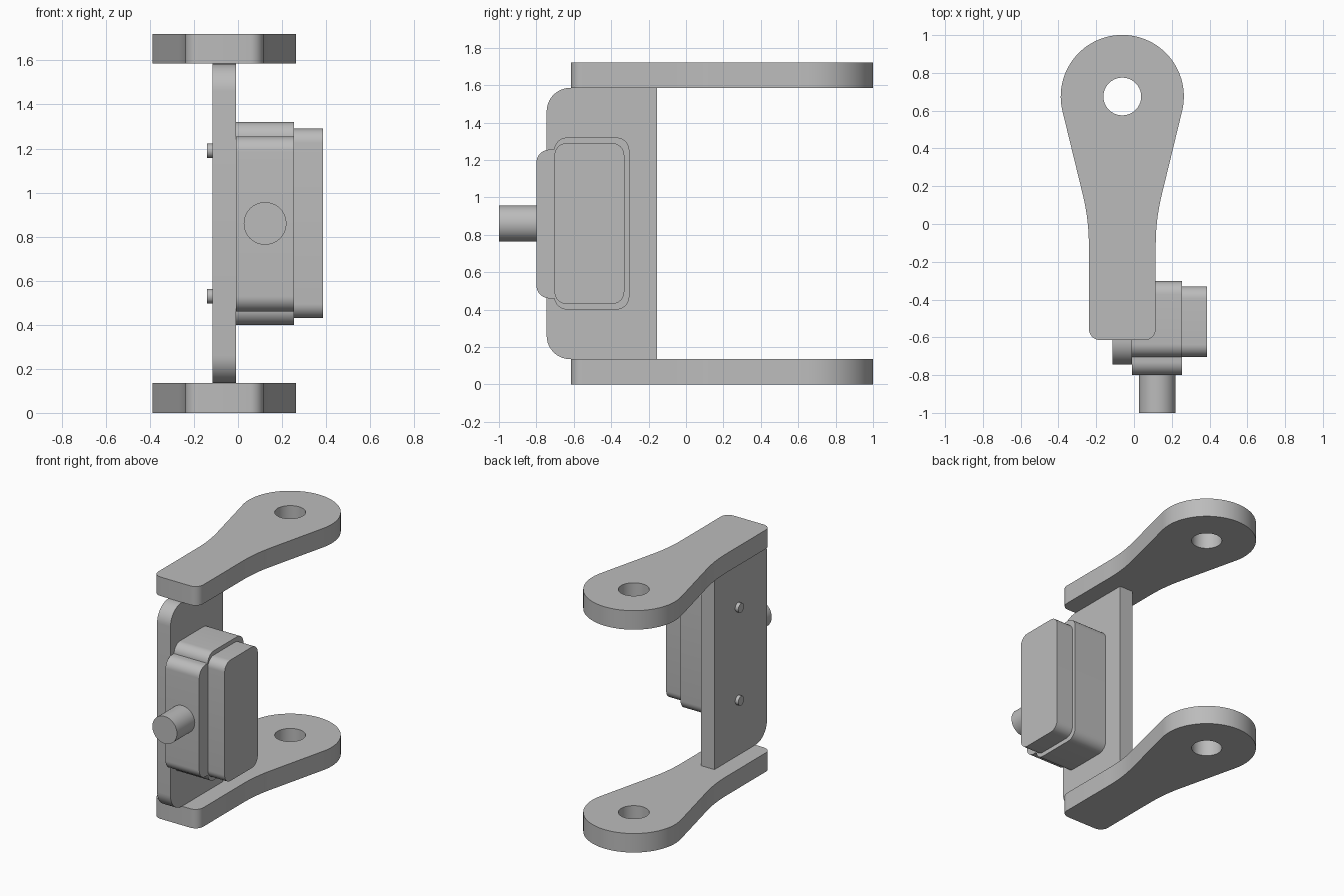
import bpy, bmesh, math
from mathutils import Vector, Matrix

if "Cube" in bpy.data.objects:
    bpy.data.objects.remove(bpy.data.objects["Cube"])

grey = bpy.data.materials.new("plain_grey")
grey.use_nodes = True
grey.diffuse_color = (0.5, 0.5, 0.5, 1)
grey.node_tree.nodes["Principled BSDF"].inputs["Base Color"].default_value = (0.5, 0.5, 0.5, 1)


def arc(cx, cy, r, start, end, steps):
    """Points on an arc, angles in degrees."""
    angles = [math.radians(start + (end - start) * i / steps) for i in range(steps + 1)]
    return [(cx + r * math.cos(a), cy + r * math.sin(a)) for a in angles]


def rounded_rect(u0, u1, v0, v1, left_r, right_r):
    """Counter-clockwise outline with separate radii on the low-u and high-u sides."""
    pts = []
    for u, v, r, start in ((u1, v1, right_r, 0), (u0, v1, left_r, 90),
                           (u0, v0, left_r, 180), (u1, v0, right_r, 270)):
        if r == 0:
            pts.append((u, v))
        else:
            cu = u - r if u == u1 else u + r
            cv = v - r if v == v1 else v + r
            pts += arc(cu, cv, r, start, start + 90, 10)
    return pts


def extrude(name, loops, low, high, axis):
    """Solid made from an outline (and optional holes), extruded along x, y or z."""
    place = {"x": lambda u, v: (low, u, v),
             "y": lambda u, v: (u, low, v),
             "z": lambda u, v: (u, v, low)}[axis]
    shift = Vector([high - low if a == axis else 0 for a in "xyz"])
    bm = bmesh.new()
    edges = []
    for loop in loops:
        verts = [bm.verts.new(place(u, v)) for u, v in loop]
        edges += [bm.edges.new((verts[i - 1], verts[i])) for i in range(len(verts))]
    if len(loops) == 1:
        bm.faces.new(verts)
    else:
        bmesh.ops.triangle_fill(bm, edges=edges, use_beauty=True)
    new = bmesh.ops.extrude_face_region(bm, geom=bm.faces[:], use_keep_orig=True)["geom"]
    bmesh.ops.translate(bm, vec=shift, verts=[g for g in new if isinstance(g, bmesh.types.BMVert)])
    bmesh.ops.recalc_face_normals(bm, faces=bm.faces[:])
    mesh = bpy.data.meshes.new(name)
    bm.to_mesh(mesh)
    bm.free()
    obj = bpy.data.objects.new(name, mesh)
    bpy.context.collection.objects.link(obj)
    mesh.materials.append(grey)
    bpy.ops.object.select_all(action="DESELECT")
    obj.select_set(True)
    bpy.context.view_layer.objects.active = obj
    bpy.ops.object.shade_smooth_by_angle(angle=math.radians(40))
    return obj


# Arm outline: rounded foot, curved neck, round eye with a hole
mid, eye_y, eye_r, half, front = -0.062, 0.675, 0.326, 0.177, -0.615
tilt = 13.5
side = arc(mid + half - 0.06, front + 0.06, 0.06, -90, 0, 8)
bend_r = 0.26 / math.sin(math.radians(tilt))
side += arc(mid + half + bend_r, -0.11, bend_r, 180, 180 - tilt, 10)
side += arc(mid, eye_y, eye_r, -tilt, 90, 24)
outline = side + [(2 * mid - x, y) for x, y in reversed(side[:-1])]
hole = arc(mid, eye_y, 0.1, 0, 360, 40)[:-1]
for name, low in (("lower_arm", 0), ("upper_arm", 1.585)):
    extrude(name, [outline, hole], low, low + 0.135, "z")

# Upright plate between the arms
extrude("back_plate", [rounded_rect(-0.745, -0.155, 0.135, 1.585, 0.125, 0)], -0.115, -0.01, "x")

# Motor housing, front block and side cover
extrude("motor_housing", [rounded_rect(-0.705, -0.303, 0.4, 1.32, 0.07, 0.07)], -0.01, 0.255, "x")
extrude("front_block", [rounded_rect(-0.8, -0.5, 0.46, 1.255, 0.07, 0)], -0.01, 0.255, "x")
extrude("side_cover", [rounded_rect(-0.703, -0.33, 0.43, 1.29, 0.065, 0.065)], 0.255, 0.387, "x")

# Drive shaft
extrude("shaft", [arc(0.123, 0.86, 0.097, 0, 360, 40)[:-1]], -1, -0.79, "y")

# Pins through the plate
for name, z in (("lower_pin", 0.53), ("upper_pin", 1.19)):
    extrude(name, [arc(-0.42, z, 0.033, 0, 360, 12)[:-1]], -0.14, -0.1, "x")
